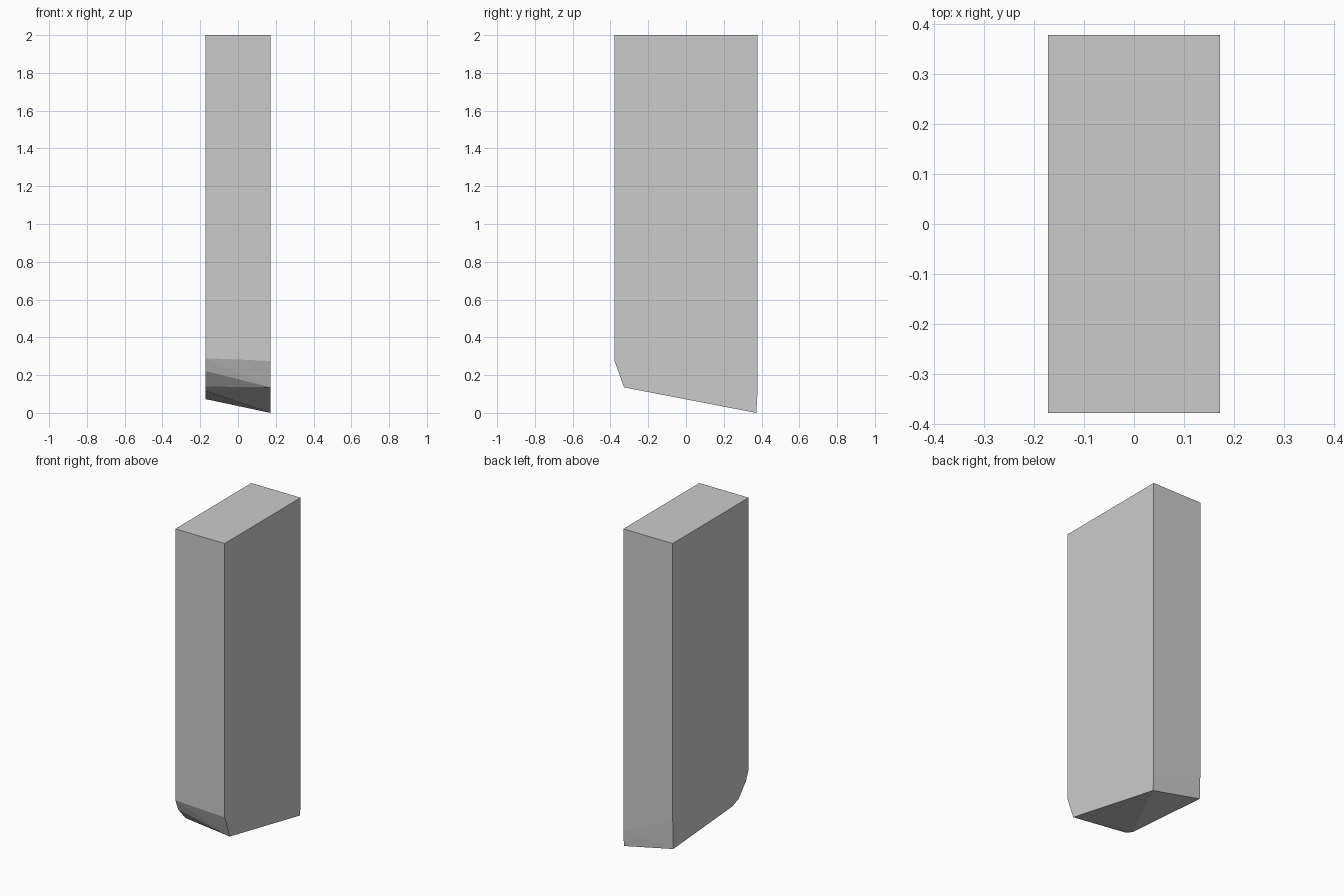
import bpy, bmesh

if "Cube" in bpy.data.objects:
    bpy.data.objects.remove(bpy.data.objects["Cube"])

HALF_W, HALF_D, TOP = 0.172, 0.378, 2.0

# Side profiles (y, z), from top front down around the foot to top back
left_profile = [(-HALF_D, TOP), (-HALF_D, 0.29), (-0.35, 0.222), (-0.277, 0.14),
                (-0.217, 0.117), (0.372, 0.073), (HALF_D, 0.255), (HALF_D, TOP)]
right_profile = [(-HALF_D, TOP), (-HALF_D, 0.275), (-0.328, 0.135),
                 (0.372, 0.0), (HALF_D, 0.10), (HALF_D, TOP)]

bm = bmesh.new()


def add_profile(x, points):
    return [bm.verts.new((x, y, z)) for y, z in points]


L = add_profile(-HALF_W, left_profile)
R = add_profile(HALF_W, right_profile)

# Side walls
bm.faces.new(L)
bm.faces.new(R)

# Front, back and top walls
bm.faces.new((L[0], L[1], R[1], R[0]))
bm.faces.new((L[6], L[7], R[5], R[4]))
bm.faces.new((L[7], L[0], R[0], R[5]))

# Front bevel, then the facets fanning out from the lower right corner
for a, b in ((1, 2), (2, 3), (3, 4)):
    if a == 1:
        bm.faces.new((L[1], L[2], R[2]))
        bm.faces.new((L[1], R[2], R[1]))
    else:
        bm.faces.new((L[a], L[b], R[2]))

# Slanted underside in two triangles, and the narrow back bevel
bm.faces.new((L[4], R[3], R[2]))
bm.faces.new((L[4], L[5], R[3]))
bm.faces.new((L[5], L[6], R[4]))
bm.faces.new((L[5], R[4], R[3]))

bmesh.ops.recalc_face_normals(bm, faces=bm.faces)
mesh = bpy.data.meshes.new("chamfered_block")
bm.to_mesh(mesh)
bm.free()
block = bpy.data.objects.new("chamfered_block", mesh)
bpy.context.collection.objects.link(block)
